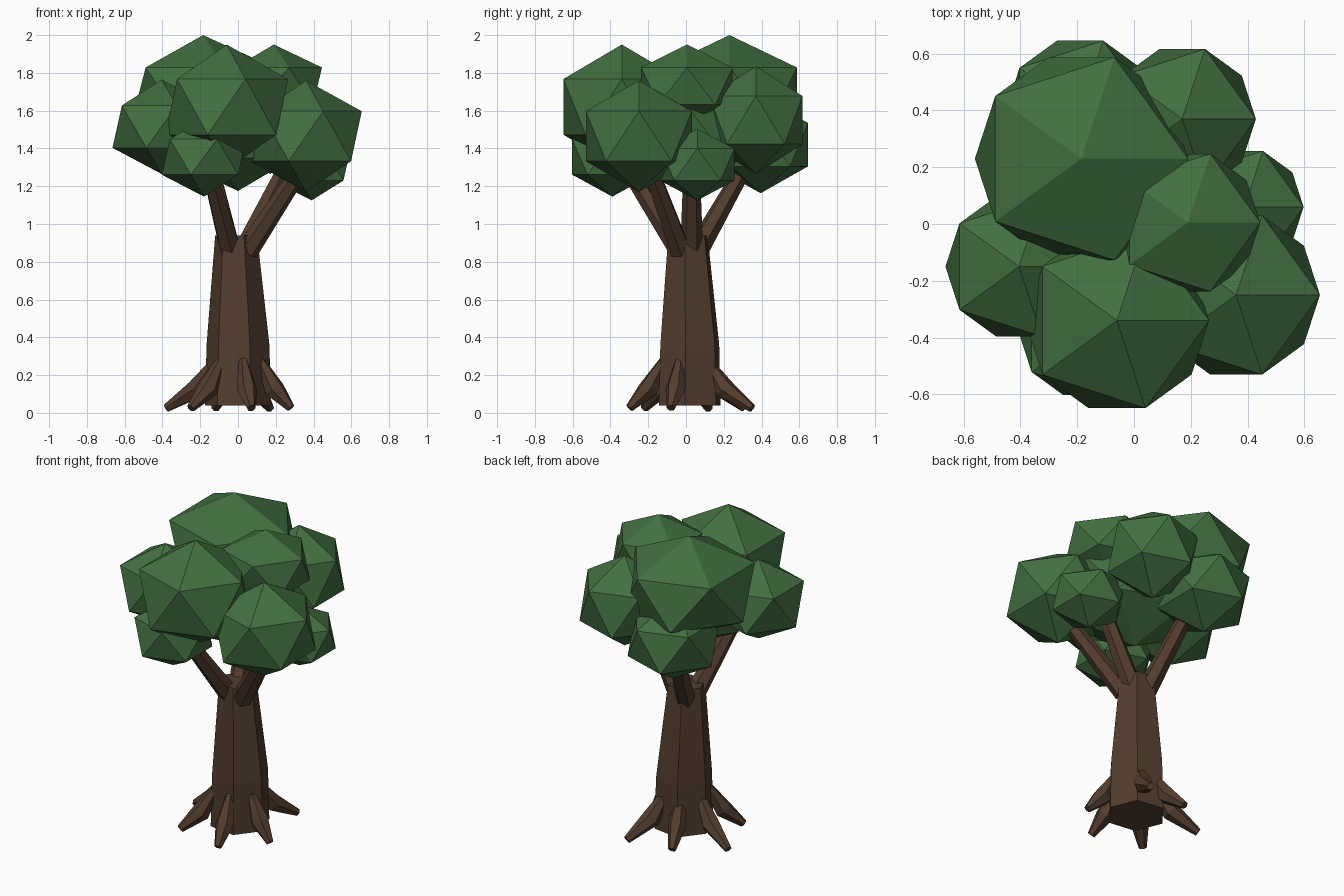
import bpy, bmesh, math
from mathutils import Vector

if "Cube" in bpy.data.objects:
    bpy.data.objects.remove(bpy.data.objects["Cube"])


def material(name, color):
    m = bpy.data.materials.new(name)
    m.diffuse_color = (*color, 1)
    m.use_nodes = True
    m.node_tree.nodes["Principled BSDF"].inputs["Base Color"].default_value = m.diffuse_color
    return m


bark = material("bark", (0.085, 0.046, 0.027))
leaf = material("leaf", (0.055, 0.16, 0.052))


def tube(name, path, radii, sides=6, turn=0.0, upright=False):
    """Capped, flat-faced tube through the path points."""
    pts = [Vector(p) for p in path]
    bm = bmesh.new()
    rings = []
    for i, (p, r) in enumerate(zip(pts, radii)):
        d = pts[min(i + 1, len(pts) - 1)] - pts[max(i - 1, 0)]
        if upright:
            a, b = Vector((1, 0, 0)), Vector((0, 1, 0))
        else:
            d.normalize()
            a = d.cross(Vector((0, 0, 1))).normalized()
            b = d.cross(a)
        angles = [turn + 2 * math.pi * k / sides for k in range(sides)]
        rings.append([bm.verts.new(p + r * (a * math.cos(t) + b * math.sin(t))) for t in angles])
    for lo, hi in zip(rings, rings[1:]):
        for k in range(sides):
            n = (k + 1) % sides
            bm.faces.new((lo[k], lo[n], hi[n], hi[k]))
    bm.faces.new(rings[0])
    bm.faces.new(rings[-1])
    bmesh.ops.recalc_face_normals(bm, faces=bm.faces)
    mesh = bpy.data.meshes.new(name)
    bm.to_mesh(mesh)
    bm.free()
    ob = bpy.data.objects.new(name, mesh)
    bpy.context.collection.objects.link(ob)
    mesh.materials.append(bark)


# Trunk: tapered hexagon
tube("trunk", [(0, 0.02, 0.04), (0, 0.02, 0.36), (-0.01, 0.01, 0.94)],
     [0.176, 0.168, 0.112], turn=math.radians(-8), upright=True)

# Branches reaching into the crown: start, end
branches = [((0.05, -0.03, 0.86), (0.34, -0.19, 1.30)),
            ((-0.04, -0.03, 0.86), (-0.15, -0.30, 1.28)),
            ((0.03, 0.03, 0.86), (0.26, 0.03, 1.32)),
            ((-0.04, 0.06, 0.86), (-0.14, 0.31, 1.30))]
for i, (start, end) in enumerate(branches):
    tube(f"branch_{i + 1}", [start, end], [0.060, 0.043])

# Roots bending out to the ground
root_tips = [(-0.25, -0.22), (0.07, -0.30), (0.28, -0.08),
             (0.17, 0.35), (-0.12, 0.31), (-0.38, 0.12)]
for i, (x, y) in enumerate(root_tips):
    d = Vector((x, y, 0))
    reach = d.length
    d.normalize()
    up = Vector((0, 0, 1))
    tube(f"root_{i + 1}",
         [d * 0.12 + up * 0.28, d * (0.12 + 0.28 * reach) + up * 0.125, d * reach + up * 0.025],
         [0.024, 0.055, 0.023])

# Crown: squashed icosahedra as (x, y, z, radius, height radius)
clumps = [(-0.185, 0.23, 1.69, 0.42, 0.31),
          (-0.06, -0.34, 1.62, 0.363, 0.33),
          (0.19, 0.005, 1.73, 0.285, 0.22),
          (0.36, -0.25, 1.465, 0.33, 0.295),
          (-0.405, -0.15, 1.515, 0.29, 0.25),
          (0.17, 0.37, 1.55, 0.29, 0.285),
          (-0.18, -0.39, 1.355, 0.25, 0.21),
          (0.39, 0.06, 1.315, 0.232, 0.19),
          (-0.19, 0.395, 1.42, 0.295, 0.257),
          (0.0, 0.0, 1.49, 0.41, 0.315)]
for i, (x, y, z, r, h) in enumerate(clumps):
    bpy.ops.mesh.primitive_ico_sphere_add(subdivisions=1, radius=1, location=(x, y, z))
    ob = bpy.context.object
    ob.name = f"leaf_clump_{i + 1}"
    ob.scale = (r, r, h)
    ob.data.materials.append(leaf)
